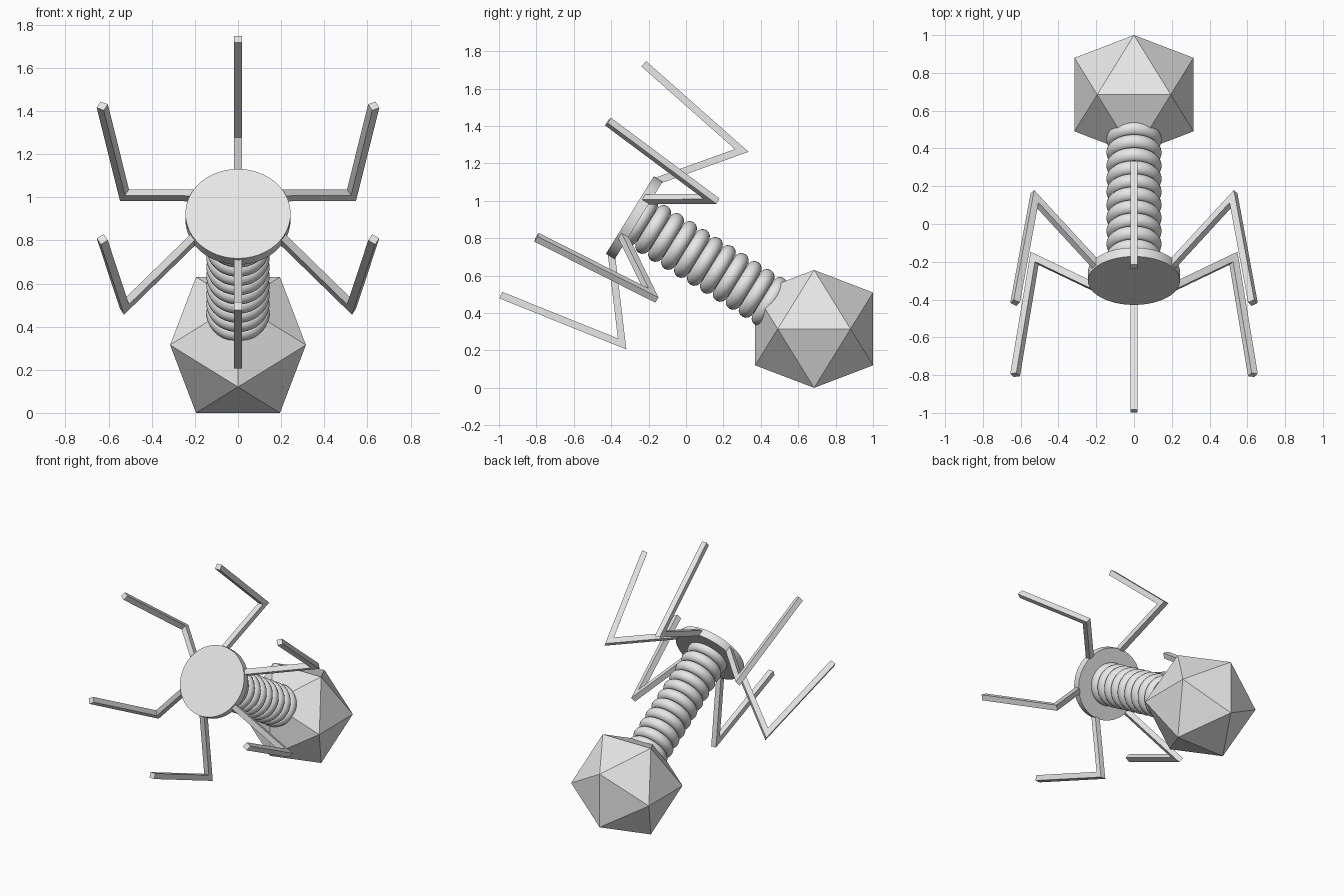
import bpy
import bmesh
from math import atan2, cos, pi, radians, sin
from mathutils import Matrix, Vector

cube = bpy.data.objects.get("Cube")
if cube:
    bpy.data.objects.remove(cube)

# One plain grey for every part
grey = bpy.data.materials.new("light_grey")
grey.use_nodes = True
grey.diffuse_color = (0.8, 0.8, 0.8, 1)
grey.node_tree.nodes["Principled BSDF"].inputs["Base Color"].default_value = grey.diffuse_color

# Tilted body frame: local z runs from the base plate down to the head,
# along the line through a corner and the centre of the head
GOLDEN = (1 + 5 ** 0.5) / 2
TILT = atan2(1, GOLDEN)
axis = Vector((0, cos(TILT), -sin(TILT)))
up = Vector((0, sin(TILT), cos(TILT)))
HEAD_CENTRE = Vector((0, 0.685, 0.315))
BODY_LENGTH = 1.158
origin = HEAD_CENTRE - axis * BODY_LENGTH
frame = Matrix.Translation(origin) @ Matrix((up.cross(axis), up, axis)).transposed().to_4x4()


def finish(name, bm, matrix, smooth=False):
    """Turn a bmesh into a named, placed object."""
    bmesh.ops.recalc_face_normals(bm, faces=bm.faces)
    mesh = bpy.data.meshes.new(name)
    bm.to_mesh(mesh)
    bm.free()
    mesh.materials.append(grey)
    obj = bpy.data.objects.new(name, mesh)
    bpy.context.collection.objects.link(obj)
    obj.matrix_world = matrix
    if smooth:
        bpy.ops.object.select_all(action="DESELECT")
        obj.select_set(True)
        bpy.context.view_layer.objects.active = obj
        bpy.ops.object.shade_smooth_by_angle(angle=radians(35))
    return obj


def cylinder(name, radius, start, end, segments=32):
    bm = bmesh.new()
    bmesh.ops.create_cone(bm, cap_ends=True, segments=segments, radius1=radius,
                          radius2=radius, depth=end - start,
                          matrix=Matrix.Translation((0, 0, (start + end) / 2)))
    return finish(name, bm, frame, smooth=True)


def ring(name, major, minor, height, around=40, section=14):
    bm = bmesh.new()
    loops = []
    for i in range(around):
        a = 2 * pi * i / around
        loop = []
        for j in range(section):
            b = 2 * pi * j / section
            r = major + minor * cos(b)
            loop.append(bm.verts.new((r * cos(a), r * sin(a), height + minor * sin(b))))
        loops.append(loop)
    for i in range(around):
        p, q = loops[i - 1], loops[i]
        for j in range(section):
            bm.faces.new((p[j - 1], q[j - 1], q[j], p[j]))
    return finish(name, bm, frame, smooth=True)


def leg(name, angle, path, half):
    """Square bar along (radius, height) points, mitred at the knee."""
    points = [Vector(p) for p in path]
    dirs = [(b - a).normalized() for a, b in zip(points, points[1:])]
    normals = [Vector((-d.y, d.x)) for d in dirs]
    bm = bmesh.new()
    stations = []
    for i, p in enumerate(points):
        n0, n1 = normals[max(i - 1, 0)], normals[min(i, len(normals) - 1)]
        offset = (n0 + n1) * (half / (1 + n0.dot(n1)))
        corners = []
        for side, across in ((1, 1), (1, -1), (-1, -1), (-1, 1)):
            c = p + offset * side
            corners.append(bm.verts.new((half * across, c.x, c.y)))
        stations.append(corners)
    for s, t in zip(stations, stations[1:]):
        for j in range(4):
            bm.faces.new((s[j - 1], s[j], t[j], t[j - 1]))
    bm.faces.new(stations[0])
    bm.faces.new(stations[-1])
    return finish(name, bm, frame @ Matrix.Rotation(angle, 4, "Z"))


# Head: regular icosahedron with its corners on three crossed golden rectangles
bm = bmesh.new()
long_half = 0.315
short_half = long_half / GOLDEN
for s in (-1, 1):
    for t in (-1, 1):
        a, b = s * short_half, t * long_half
        for corner in ((a, 0, b), (b, a, 0), (0, b, a)):
            bm.verts.new(corner)
bmesh.ops.convex_hull(bm, input=bm.verts)
finish("head", bm, Matrix.Translation(HEAD_CENTRE))

# Base plate and the core hidden inside the ringed tail
cylinder("base_plate", 0.244, 0, 0.055, segments=48)
cylinder("tail_core", 0.1, 0.04, 0.88)

# Ringed tail
RINGS = 11
for i in range(RINGS):
    ring(f"tail_ring_{i + 1}", 0.106, 0.0405, 0.065 + 0.0813 * i)

# Six bent legs spaced evenly around the base plate
LEG_PATH = ((0.225, 0.022), (0.608, 0.327), (0.727, -0.362))
for i in range(6):
    leg(f"leg_{i + 1}", i * pi / 3, LEG_PATH, 0.019)
